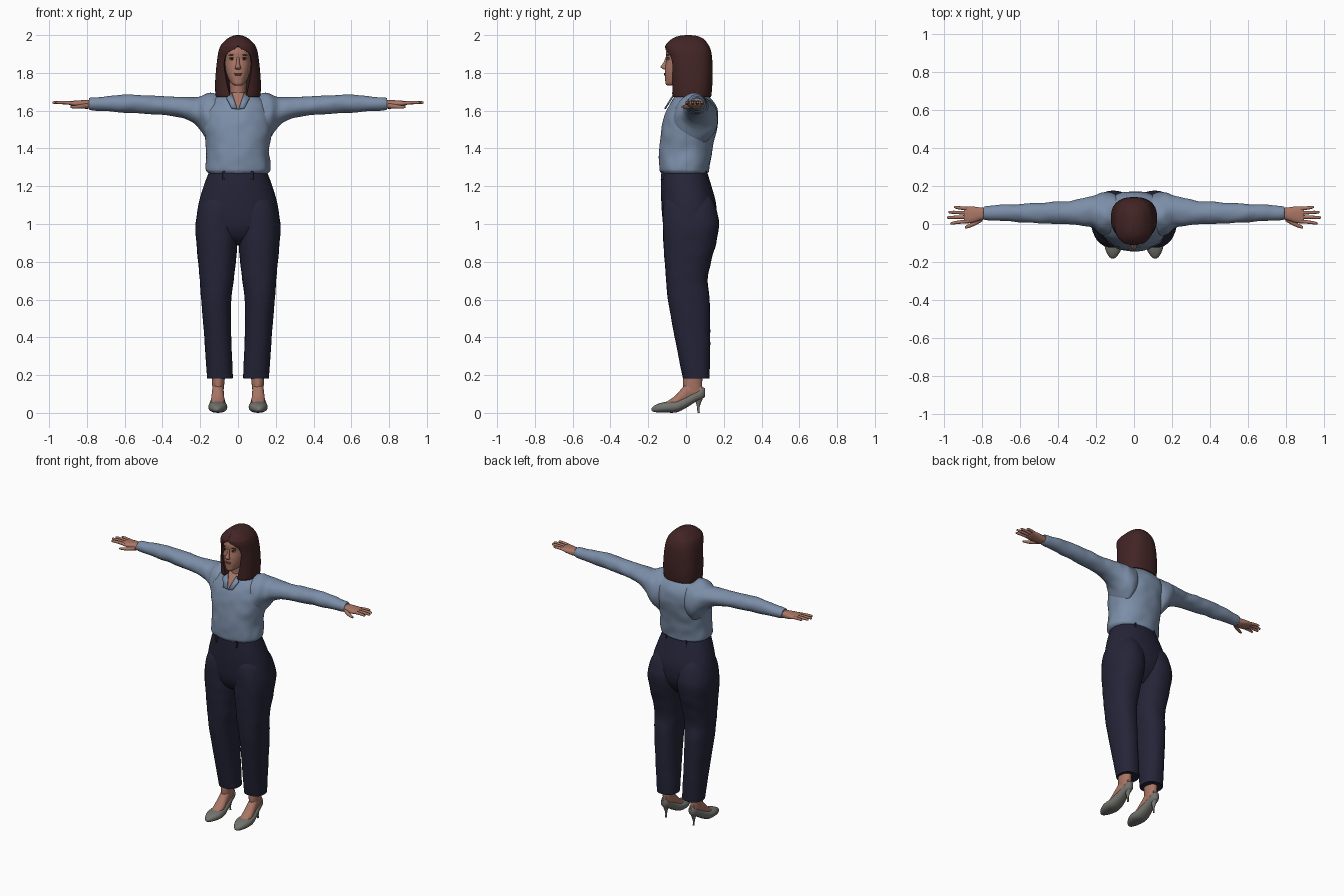
import bpy, bmesh, math
from mathutils import Matrix, Vector, noise

cube = bpy.data.objects.get("Cube")
if cube:
    bpy.data.objects.remove(cube, do_unlink=True)


def material(name, r, g, b):
    mat = bpy.data.materials.new(name)
    mat.use_nodes = True
    mat.diffuse_color = (r, g, b, 1)
    shader = mat.node_tree.nodes["Principled BSDF"]
    shader.inputs["Base Color"].default_value = (r, g, b, 1)
    shader.inputs["Roughness"].default_value = 0.7
    return mat


skin = material("skin", .40, .18, .13)
hair_brown = material("dark brown hair", .055, .018, .018)
blouse_blue = material("dusty blue cloth", .20, .27, .39)
navy = material("navy cloth", .018, .018, .04)
shoe_grey = material("grey leather", .17, .17, .155)
lip_red = material("lip rose", .27, .08, .07)
eye_white = material("eye white", .5, .45, .42)
eye_dark = material("eye dark", .02, .012, .01)


def finish(name, bm, mats, mirror=False):
    """Turn a bmesh into a smooth object, optionally mirrored across x."""
    bmesh.ops.recalc_face_normals(bm, faces=bm.faces)
    for f in bm.faces:
        f.smooth = True
    for e in bm.edges:
        e.smooth = e.calc_face_angle(0) < 0.9
    mesh = bpy.data.meshes.new(name)
    bm.to_mesh(mesh)
    bm.free()
    for mat in mats:
        mesh.materials.append(mat)
    obj = bpy.data.objects.new(name, mesh)
    bpy.context.collection.objects.link(obj)
    if mirror:
        obj.modifiers.new("Mirror", "MIRROR")
    return obj


def refine(keys, steps):
    """Smooth Catmull-Rom interpolation between key sections."""
    out = []
    last = len(keys) - 1
    for i in range(last):
        quad = [keys[max(i - 1, 0)], keys[i], keys[i + 1], keys[min(i + 2, last)]]
        for s in range(steps):
            t = s / steps
            out.append([b + t * (c - a) / 2 + t * t * (a - 2.5 * b + 2 * c - d / 2)
                        + t ** 3 * (1.5 * (b - c) + (d - a) / 2)
                        for a, b, c, d in zip(*quad)])
    return out + [list(keys[-1])]


def bridge(bm, rings):
    loops = [[bm.verts.new(p) for p in ring] for ring in rings]
    n = len(loops[0])
    for a, b in zip(loops, loops[1:]):
        for i in range(n):
            j = (i + 1) % n
            bm.faces.new((a[i], a[j], b[j], b[i]))
    bm.faces.new(loops[0])
    bm.faces.new(loops[-1])


def power(v, e):
    return math.copysign(abs(v) ** e, v)


def loft(name, axis, keys, mats, n=32, steps=4, square=2.0, wrinkle=0, mirror=False, rule=None):
    """Loft oval sections (position, u low, u high, v low, v high) along an axis."""
    rings = []
    for t, u0, u1, v0, v1 in refine(keys, steps):
        ring = []
        for k in range(n):
            a = math.tau * k / n
            du = power(math.cos(a), 2 / square) * (u1 - u0) / 2
            dv = power(math.sin(a), 2 / square) * (v1 - v0) / 2
            u, v = (u0 + u1) / 2, (v0 + v1) / 2
            place = {"x": lambda u, v: (t, u, v), "y": lambda u, v: (u, t, v),
                     "z": lambda u, v: (u, v, t)}[axis]
            if wrinkle:
                w = 1 + wrinkle * noise.noise(Vector(place(u + du, v + dv)) * 16)
                du, dv = du * w, dv * w
            ring.append(place(u + du, v + dv))
        rings.append(ring)
    bm = bmesh.new()
    bridge(bm, rings)
    if rule:
        for f in bm.faces:
            f.material_index = rule(f.calc_center_median())
    return finish(name, bm, mats, mirror)


def sym(*keys):
    """Sections centred on x, given as (position, half width, v low, v high)."""
    return [(t, -w, w, lo, hi) for t, w, lo, hi in keys]


def ball(name, at, size, mat, mirror=False, tilt=0):
    bm = bmesh.new()
    spot = Matrix.Translation(at) @ Matrix.Rotation(tilt, 4, "Y") @ Matrix.Diagonal((*size, 1))
    bmesh.ops.create_uvsphere(bm, u_segments=20, v_segments=12, radius=1, matrix=spot)
    finish(name, bm, [mat], mirror)


# Trousers: hips, legs and belt loops
loft("trouser_hips", "z", sym((.89, .06, -.04, .08), (.93, .18, -.09, .12), (1, .218, -.12, .155),
     (1.1, .21, -.13, .16), (1.2, .182, -.132, .135), (1.28, .152, -.13, .11)),
     [navy], n=48, square=2.2)
loft("trouser_legs", "z", [(.19, .03, .162, -.015, .122), (.2, .028, .165, -.02, .125),
     (.4, .035, .178, -.06, .128), (.6, .035, .195, -.095, .125), (.7, .022, .202, -.105, .115),
     (.8, .012, .211, -.113, .132), (.9, .002, .22, -.12, .16), (1, -.005, .225, -.123, .175),
     (1.1, .01, .2, -.12, .155), (1.16, .04, .16, -.09, .12)],
     [navy], steps=6, square=2.3, wrinkle=.02, mirror=True)
for label, x, y in (("front", .075, -.12), ("back", .075, .1)):
    loft("belt_loops_" + label, "z", [(1.235, x - .006, x + .006, y - .014, y + .014),
         (1.28, x - .006, x + .006, y - .01, y + .01)], [navy], n=8, square=5, mirror=True)

# Blouse: body with an open neckline, sleeves, collar flaps
loft("blouse_body", "z", sym((1.265, .15, -.125, .105), (1.275, .165, -.135, .118),
     (1.3, .172, -.142, .122), (1.4, .166, -.142, .142), (1.5, .182, -.13, .163),
     (1.56, .185, -.118, .17), (1.61, .175, -.1, .165), (1.65, .15, -.076, .145),
     (1.68, .1, -.056, .115), (1.695, .05, -.046, .08)),
     [blouse_blue, skin], n=72, steps=7, square=2.2, wrinkle=.035,
     rule=lambda c: int(c.y < 0 and abs(c.x) < (c.z - 1.608) * .6))
loft("sleeves", "x", [(.06, -.03, .13, 1.5, 1.68), (.12, -.07, .165, 1.42, 1.688),
     (.17, -.06, .165, 1.455, 1.685), (.21, -.025, .15, 1.51, 1.677), (.26, -.01, .137, 1.547, 1.672),
     (.35, 0, .12, 1.573, 1.674), (.48, .003, .113, 1.583, 1.68), (.6, .01, .106, 1.59, 1.685),
     (.7, .016, .1, 1.597, 1.675), (.78, .02, .093, 1.603, 1.668), (.79, .026, .085, 1.61, 1.66)],
     [blouse_blue], n=36, steps=8, wrinkle=.09, mirror=True)
bm = bmesh.new()
flap = [(.032, -.056, 1.69), (.004, -.108, 1.607), (.034, -.107, 1.612), (.062, -.075, 1.665)]
bm.faces.new([bm.verts.new(p) for p in flap])
collar = finish("collar_flaps", bm, [blouse_blue], True)
collar.modifiers.new("Thickness", "SOLIDIFY").thickness = .007

# Hands: palm, fingers and thumb
loft("palms", "x", [(.77, .028, .083, 1.612, 1.655), (.81, .018, .087, 1.61, 1.656),
     (.85, .006, .092, 1.618, 1.654), (.885, .004, .09, 1.627, 1.651),
     (.893, .012, .083, 1.632, 1.647)], [skin], square=2.4, mirror=True)
for label, base, tip, reach in (("index", .015, .004, .965), ("middle", .037, .034, .982),
                                ("ring", .059, .062, .975), ("little", .08, .088, .945)):
    mid, bend = (base + tip) / 2, (.875 + reach) / 2
    loft(label + "_fingers", "x", [(x, y - r, y + r, z - r, z + r) for x, y, z, r in (
         (.87, base, 1.639, .01), (bend, mid, 1.643, .009), (reach - .008, tip, 1.643, .007),
         (reach, tip, 1.643, .002))], [skin], n=12, mirror=True)
loft("thumbs", "x", [(.795, .015, .05, 1.612, 1.64), (.83, -.006, .022, 1.61, 1.634),
     (.865, -.02, .001, 1.611, 1.628), (.888, -.025, -.012, 1.614, 1.626)],
     [skin], n=14, mirror=True)

# Neck, head and nose
loft("neck", "z", sym((1.6, .06, -.07, .09), (1.66, .048, -.05, .08), (1.7, .044, -.043, .07),
     (1.79, .046, -.05, .07)), [skin])
loft("head", "z", sym((1.733, .018, -.1, -.05), (1.742, .032, -.108, -.02), (1.76, .046, -.11, .03),
     (1.79, .059, -.112, .06), (1.83, .068, -.11, .085), (1.87, .072, -.104, .095),
     (1.91, .073, -.106, .095), (1.945, .066, -.09, .085), (1.975, .035, -.05, .05)),
     [skin], n=48, square=2.25)
loft("nose", "z", sym((1.817, .008, -.115, -.1), (1.823, .016, -.126, -.095),
     (1.833, .014, -.134, -.095), (1.855, .008, -.119, -.095), (1.885, .007, -.107, -.09)),
     [skin], n=16)

# Painted face details
ball("eyeballs", (.031, -.093, 1.873), (.014, .009, .006), eye_white, True)
ball("irises", (.031, -.099, 1.873), (.006, .0045, .0056), eye_dark, True)
ball("eyelids", (.031, -.092, 1.879), (.016, .0105, .003), eye_dark, True, .08)
ball("eyebrows", (.033, -.095, 1.895), (.018, .009, .003), hair_brown, True, .1)
ball("upper_lip", (0, -.109, 1.797), (.023, .007, .004), lip_red)
ball("lower_lip", (0, -.109, 1.79), (.019, .0075, .005), lip_red)

# Bobbed hair: oval sections with a recess around the face
# (height, half width, front, back, half width of face opening)
hair_keys = [(1.672, .112, -.07, .128, .043), (1.68, .119, -.076, .134, .044),
             (1.75, .121, -.08, .14, .06), (1.83, .115, -.088, .141, .073),
             (1.88, .109, -.096, .138, .069), (1.91, .104, -.106, .134, .05),
             (1.93, .098, -.11, .128, .012), (1.95, .088, -.106, .118, 0),
             (1.98, .058, -.075, .093, 0), (1.995, .03, -.04, .06, 0), (2, .008, 0, .025, 0)]
outer, inner, e = 56, 14, 2.5
sections = []
for z, w, front, back, gap in refine(hair_keys, 5):
    gap = max(gap, .0004)
    mid, depth = (front + back) / 2, (back - front) / 2
    start = math.asin(min(gap / w, 1) ** (e / 2))
    ring = []
    for k in range(outer + 1):
        a = start + (math.tau - 2 * start) * k / outer
        ring.append((w * power(math.sin(a), 2 / e), mid - depth * power(math.cos(a), 2 / e), z))
    edge = ring[0][1]
    for k in range(1, inner):
        t = k / inner
        sink = min(1, gap / .04) * min(1, 3 * math.sin(math.pi * t))
        ring.append((gap * (2 * t - 1), edge + (.02 - edge) * sink, z))
    sections.append(ring)
bm = bmesh.new()
bridge(bm, sections)
finish("hair", bm, [hair_brown])

# Feet and heeled shoes
loft("ankles", "z", [(.09, .08, .13, 0, .09), (.14, .074, .136, -.015, .086),
     (.2, .068, .14, -.015, .088), (.3, .06, .145, -.02, .1)], [skin], mirror=True)
loft("feet", "y", [(-.11, .08, .135, .03, .055), (-.06, .071, .143, .025, .088),
     (-.02, .074, .14, .04, .132), (.02, .076, .136, .06, .17), (.085, .084, .126, .09, .15)],
     [skin], mirror=True)
loft("shoes", "y", [(-.182, .105, .117, .012, .024), (-.17, .09, .132, .005, .037),
     (-.14, .07, .148, .002, .051), (-.1, .057, .157, .001, .06), (-.05, .06, .155, .003, .067),
     (0, .068, .146, .026, .088), (.05, .075, .137, .058, .115), (.085, .08, .13, .074, .133),
     (.1, .092, .118, .085, .132)], [shoe_grey], square=2.3, mirror=True)
loft("shoe_heels", "z", [(0, .099, .111, .06, .073), (.03, .099, .111, .058, .072),
     (.06, .092, .118, .05, .082), (.09, .084, .126, .04, .096)], [shoe_grey], n=16, mirror=True)
